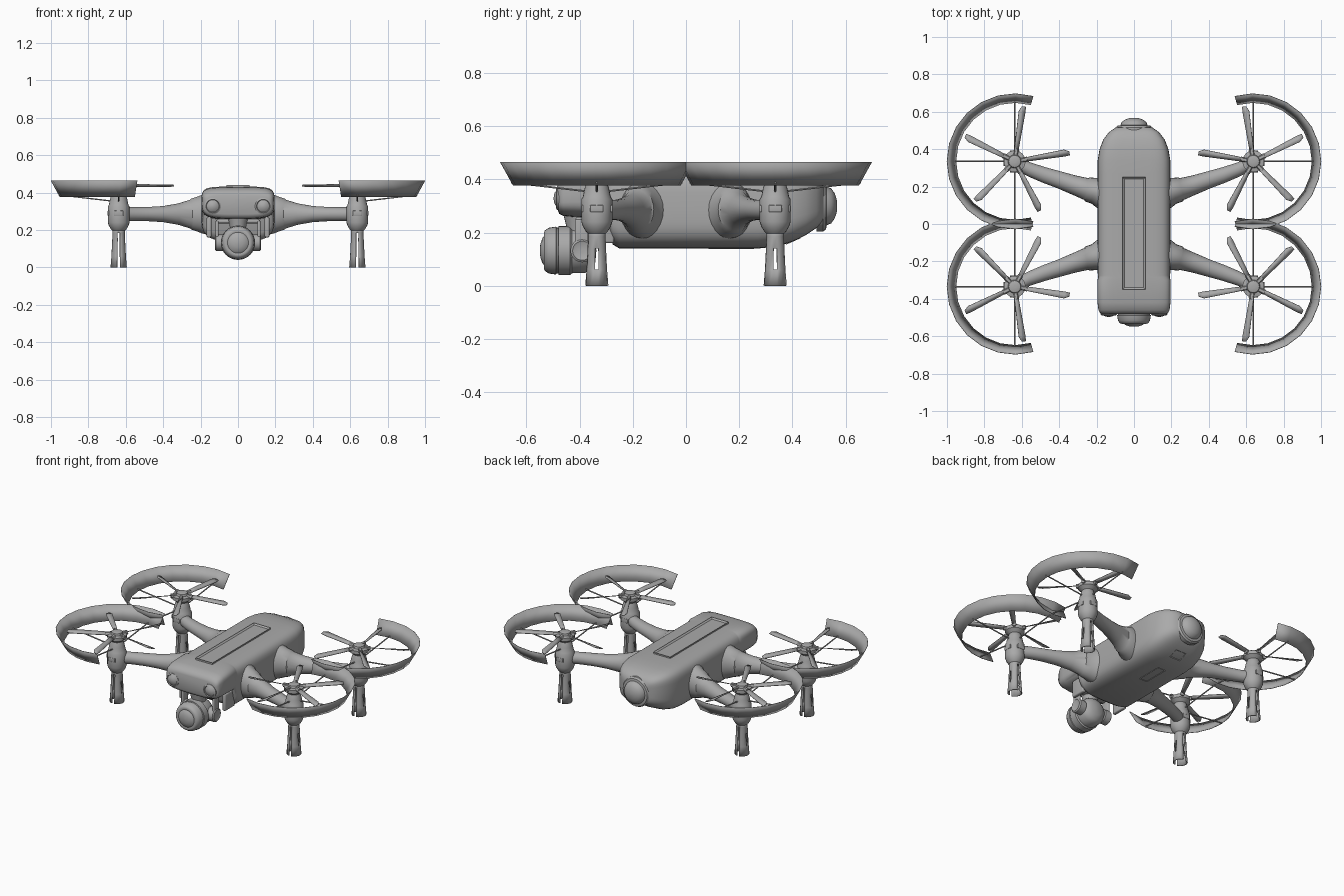
import bpy, bmesh
from math import sin, cos, pi, radians
from mathutils import Vector, Matrix

cube = bpy.data.objects.get("Cube")
if cube:
    bpy.data.objects.remove(cube)

grey = bpy.data.materials.new("plain grey")
grey.use_nodes = True
grey.diffuse_color = (0.4, 0.4, 0.4, 1)
grey.node_tree.nodes["Principled BSDF"].inputs["Base Color"].default_value = (0.4, 0.4, 0.4, 1)


def finish(name, bm, angle=35, thickness=0):
    bmesh.ops.recalc_face_normals(bm, faces=bm.faces)
    mesh = bpy.data.meshes.new(name)
    bm.to_mesh(mesh)
    bm.free()
    ob = bpy.data.objects.new(name, mesh)
    bpy.context.collection.objects.link(ob)
    mesh.materials.append(grey)
    if thickness:
        mod = ob.modifiers.new("thickness", "SOLIDIFY")
        mod.thickness = thickness
        mod.offset = 0
    bpy.ops.object.select_all(action="DESELECT")
    ob.select_set(True)
    bpy.context.view_layer.objects.active = ob
    bpy.ops.object.shade_smooth_by_angle(angle=radians(angle))
    return ob


def loft(name, rings, angle=35):
    """Skin closed rings of points and cap both ends."""
    bm = bmesh.new()
    rows = [[bm.verts.new(p) for p in ring] for ring in rings]
    n = len(rows[0])
    for a, b in zip(rows, rows[1:]):
        for i in range(n):
            j = (i + 1) % n
            bm.faces.new((a[i], a[j], b[j], b[i]))
    bm.faces.new(rows[0])
    bm.faces.new(rows[-1])
    return finish(name, bm, angle)


def lathe(name, profile, centre, axis="z", n=24):
    """Turn (position, radius) pairs around an axis through the centre."""
    rings = []
    for t, r in profile:
        ring = []
        for i in range(n):
            u, v = r * cos(2 * pi * i / n), r * sin(2 * pi * i / n)
            p = {"x": (t, u, v), "y": (u, t, v), "z": (u, v, t)}[axis]
            ring.append(Vector(p) + Vector(centre))
        rings.append(ring)
    return loft(name, rings)


def box(name, centre, size, bevel=0.0, inset=None, side=1, tilt=0):
    """Box with optional rounded edges, or a sunk panel on its top or underside."""
    bm = bmesh.new()
    bmesh.ops.create_cube(bm, size=1)
    bmesh.ops.scale(bm, vec=size, verts=bm.verts)
    if inset:
        face = max(bm.faces, key=lambda f: side * f.calc_center_median().z)
        bmesh.ops.inset_region(bm, faces=[face], thickness=inset, depth=0)
        bmesh.ops.translate(bm, vec=(0, 0, -0.008 * side), verts=face.verts)
    if bevel:
        bmesh.ops.bevel(bm, geom=bm.edges[:], offset=bevel, segments=3, profile=0.5, affect="EDGES")
    bmesh.ops.transform(bm, matrix=Matrix.Translation(centre) @ Matrix.Rotation(tilt, 4, "X"), verts=bm.verts)
    return finish(name, bm)


def rod(name, a, b, r):
    a, b = Vector(a), Vector(b)
    turn = (b - a).to_track_quat("Z", "Y")
    return loft(name, [[p + turn @ Vector((r * cos(i * pi / 3), r * sin(i * pi / 3), 0))
                        for i in range(6)] for p in (a, b)])


# Body: rounded sections along y, as (y, half width, bottom, top)
def body_section(y, w, low, high, n=48):
    ring = []
    for i in range(n):
        c, s = cos(2 * pi * i / n), sin(2 * pi * i / n)
        k = 2 / 5 if s > 0 else 2 / 3.6
        x = w * abs(c) ** k * (1 if c > 0 else -1)
        z = (high - low) / 2 * abs(s) ** k * (1 if s > 0 else -1)
        ring.append((x, y, (high + low) / 2 + z))
    return ring


stations = [(-.482, .168, .285, .385), (-.476, .182, .27, .4), (-.46, .19, .262, .415),
            (-.42, .195, .258, .427), (-.30, .195, .255, .432), (-.285, .192, .18, .432),
            (-.275, .193, .155, .432), (-.25, .195, .14, .432), (.27, .195, .14, .432),
            (.34, .194, .147, .432), (.40, .184, .165, .428), (.45, .165, .19, .42),
            (.49, .135, .217, .405), (.515, .1, .24, .385), (.522, .06, .26, .345)]
loft("body", [body_section(*s) for s in stations], 50)
box("top_strip", (0, -.05, .43), (.122, .6, .022), inset=.014)
box("belly_hatch", (0, .17, .144), (.055, .17, .012), inset=.012, side=-1)
box("rear_belly_sensor", (0, .40, .176), (.075, .06, .02), inset=.012, side=-1, tilt=.42)
lathe("rear_dome", [(.49, .096), (.515, .096), (.526, .088), (.528, .073), (.545, .066),
                    (.558, .048), (.566, .025), (.568, .004)], (0, 0, .30), "y")

for side, word in ((1, "left"), (-1, "right")):
    # Round nose sensors
    lathe(word + "_eye", [(-.45, .044), (-.484, .044), (-.489, .036), (-.485, .033),
                          (-.494, .02), (-.497, .004)], (side * .135, 0, .328), "y")
    box(word + "_nose_bracket", (side * .155, -.32, .215), (.025, .1, .11), .008)
    # Camera yoke
    box(word + "_yoke_arm", (side * .112, -.39, .175), (.016, .055, .15), .006)
    lathe(word + "_yoke_disc", [(side * .075, .044), (side * .118, .044), (side * .124, .036),
                                (side * .121, .03), (side * .121, .004)], (0, -.39, .132), "x")
box("yoke_bridge", (0, -.385, .247), (.235, .06, .022), .008)
lathe("yoke_neck", [(.19, .04), (.225, .045), (.285, .06)], (0, -.405, 0))
lathe("camera", [(-.549, .004), (-.547, .025), (-.540, .046), (-.532, .056), (-.534, .066),
                 (-.530, .076), (-.515, .086), (-.488, .09), (-.486, .086), (-.48, .086),
                 (-.478, .092), (-.435, .092), (-.428, .085), (-.38, .084), (-.355, .07),
                 (-.34, .04), (-.337, .004)], (0, 0, .132), "y", 32)

PX, PY = .638, .335   # rotor centre


def make_leg(name, cx, cy, n=16):
    """Flared tube, split front and back and slotted at the sides."""
    levels = [(0, .041), (.06, .036), (.14, .032), (.185, .03), (.215, .03)]
    bm = bmesh.new()
    rows = [[bm.verts.new((cx + r * cos((i - .5) * 2 * pi / n), cy + r * sin((i - .5) * 2 * pi / n), z))
             for i in range(n)] for z, r in levels]
    for k in range(len(levels) - 1):
        for i in range(n):
            split = i in (n // 4, 3 * n // 4) and k < 3
            slot = i in (0, n // 2) and k == 1
            if not split and not slot:
                j = (i + 1) % n
                bm.faces.new((rows[k][i], rows[k][j], rows[k + 1][j], rows[k + 1][i]))
    finish(name, bm, 35, .007)


def make_guard(name, cx, cy, sx, n=14):
    """Open flared ring around the outer side of a rotor."""
    bm = bmesh.new()
    pairs = []
    for i in range(n + 1):
        a = radians(74 + 212 * i / n)
        pairs.append([bm.verts.new((cx - sx * r * cos(a), cy + r * sin(a), z))
                      for r, z in ((.314, .378), (.362, .465))])
    for p, q in zip(pairs, pairs[1:]):
        bm.faces.new((p[0], q[0], q[1], p[1]))
    finish(name, bm, 20, .003)


def make_propeller(name, cx, cy, sx, sy):
    """Five pitched blades, mirrored with the rotor."""
    bm = bmesh.new()
    for k in range(5):
        a = radians(9.5 + 72 * k)
        along, across = Vector((cos(a), sin(a), 0)), Vector((-sin(a), cos(a), 0))
        rows = []
        for r, lead, trail, rise in ((.04, .010, -.010, .006), (.12, .013, -.013, .006),
                                     (.27, .018, -.018, .005), (.297, .004, -.016, .003)):
            row = []
            for w, z in ((lead, rise), (trail, -rise)):
                p = along * r + across * w
                row.append(bm.verts.new((cx - sx * p.x, cy + sy * p.y, .437 + z)))
            rows.append(row)
        for p, q in zip(rows, rows[1:]):
            bm.faces.new((p[0], q[0], q[1], p[1]))
    finish(name, bm, 30, .004)


# Four arms with pods, legs, rotors and guards
arm = [(.15, .157, .09, .112), (.19, .172, .08, .104), (.215, .178, .068, .094),
       (.25, .185, .064, .082), (.255, .187, .058, .077), (.32, .208, .051, .057),
       (.40, .236, .045, .043), (.48, .262, .041, .038), (.56, .292, .037, .037), (.63, .328, .034, .037)]
for sx in (1, -1):
    for sy in (1, -1):
        tag = ("rear_" if sy > 0 else "front_") + ("left_" if sx > 0 else "right_")
        cx, cy = sx * PX, sy * PY
        loft(tag + "arm", [[(sx * (x - .2 * w * cos(t)), sy * (y + w * cos(t)), .285 + h * sin(t))
                            for t in [2 * pi * i / 24 for i in range(24)]] for x, y, w, h in arm], 40)
        lathe(tag + "motor_pod", [(.195, .032), (.205, .042), (.222, .052), (.24, .058), (.325, .058),
                                  (.335, .052), (.365, .046), (.385, .04), (.405, .032)], (cx, cy, 0))
        for dx, dy, size in ((0, -1, (.05, .014, .026)), (0, 1, (.05, .014, .026)),
                             (sx, 0, (.014, .05, .026))):
            box(tag + "pod_vent", (cx + dx * .052, cy + dy * .052, .29), size, .003)
        make_leg(tag + "leg", cx, cy)
        # Rotor hub with lugs
        lathe(tag + "hub", [(.395, .034), (.415, .058), (.436, .058), (.44, .036),
                            (.453, .032), (.457, .018), (.457, .004)], (cx, cy, 0))
        for k in range(5):
            a = radians(9.5 + 72 * k)
            ux, uy = -sx * cos(a), sy * sin(a)
            rod(tag + "hub_lug", (cx + ux * .03, cy + uy * .03, .434),
                (cx + ux * .068, cy + uy * .068, .434), .014)
        make_propeller(tag + "propeller", cx, cy, sx, sy)
        make_guard(tag + "guard", cx, cy, sx)
        for dx, dy in ((sx, 0), (0, 1), (0, -1)):
            rod(tag + "guard_strut", (cx + dx * .04, cy + dy * .04, .355),
                (cx + dx * .322, cy + dy * .322, .388), .004)
